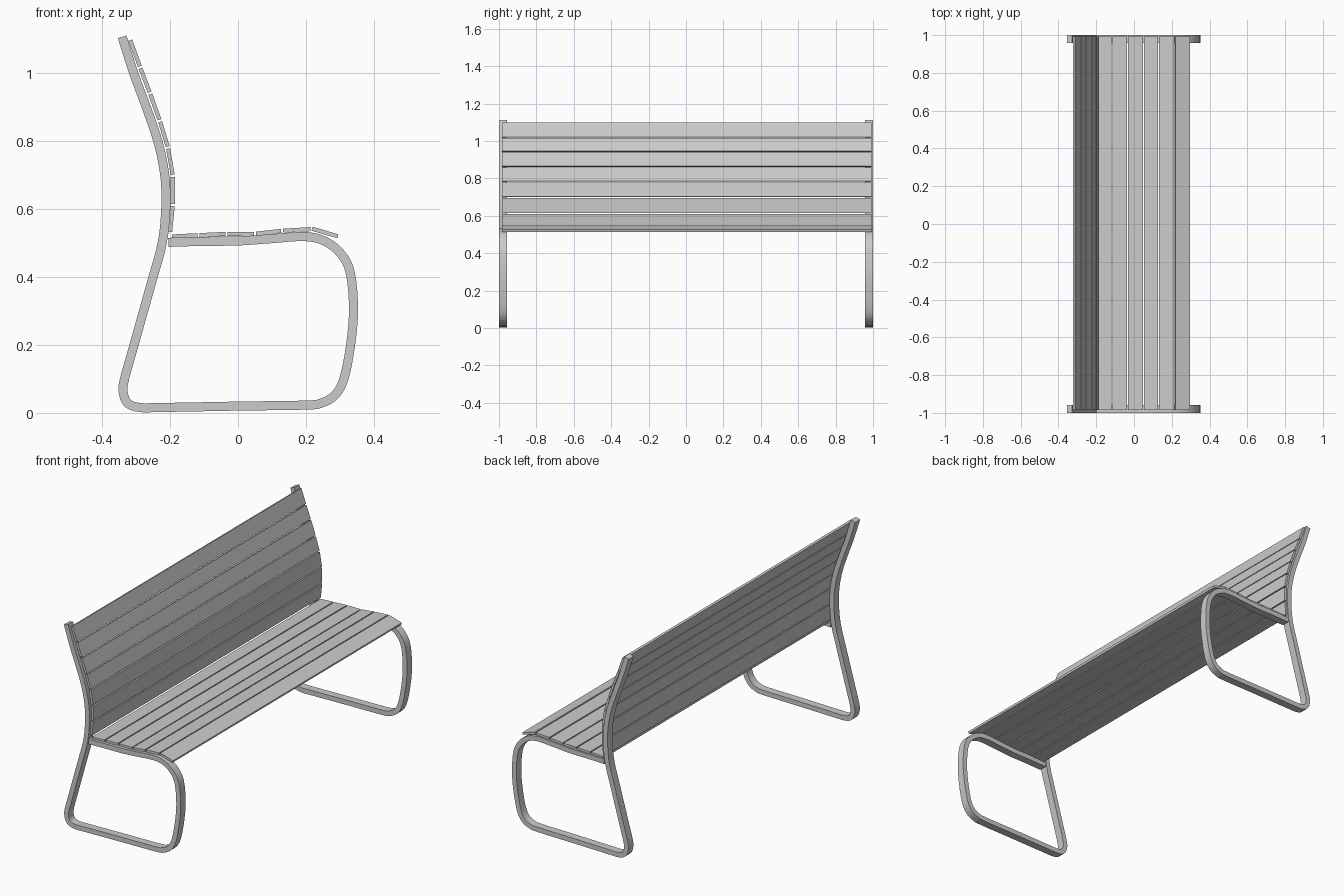
import bpy, bmesh
from mathutils import Vector

if "Cube" in bpy.data.objects:
    bpy.data.objects.remove(bpy.data.objects["Cube"])

def spline(pts, steps=4):
    """Catmull-Rom smoothing of an open 2D path."""
    p = [Vector(q) for q in pts]
    p = [2 * p[0] - p[1]] + p + [2 * p[-1] - p[-2]]
    out = []
    for i in range(1, len(p) - 2):
        a, b, c, d = p[i - 1:i + 3]
        for s in range(steps):
            t = s / steps
            out.append(0.5 * (2 * b + (c - a) * t + (2 * a - 5 * b + 4 * c - d) * t * t
                              + (3 * b - a - 3 * c + d) * t ** 3))
    return out + [p[-2]]

def bar(name, path, half, y0, y1):
    """Rectangular bar swept along a path in the xz plane."""
    bm = bmesh.new()
    rings = []
    for i, p in enumerate(path):
        t = (path[min(i + 1, len(path) - 1)] - path[max(i - 1, 0)]).normalized()
        n = Vector((-t.y, t.x)) * half
        rings.append([bm.verts.new((q.x, y, q.y)) for q, y in
                      ((p + n, y0), (p + n, y1), (p - n, y1), (p - n, y0))])
    for a, b in zip(rings, rings[1:]):
        for k in range(4):
            j = (k + 1) % 4
            bm.faces.new((a[k], a[j], b[j], b[k]))
    bm.faces.new(rings[0][::-1])
    bm.faces.new(rings[-1])
    bmesh.ops.recalc_face_normals(bm, faces=bm.faces)
    me = bpy.data.meshes.new(name)
    bm.to_mesh(me)
    bm.free()
    ob = bpy.data.objects.new(name, me)
    bpy.context.collection.objects.link(ob)
    return ob

def slats(name, pts, gap=0.003, half=0.006):
    """One flat plank between each pair of neighbouring points."""
    pts = [Vector(p) for p in pts]
    for i, (a, b) in enumerate(zip(pts, pts[1:])):
        t = (b - a).normalized() * gap
        bar(f"{name}_{i + 1}", [a + t, b - t], half, -0.985, 0.993)

# side frames: one bent bar from backrest top, round the foot, to the seat rear
path = spline([(-0.341, 1.107), (-0.307, 1.0), (-0.27, 0.9), (-0.236, 0.8), (-0.217, 0.71),
               (-0.212, 0.63), (-0.217, 0.54), (-0.230, 0.47), (-0.25, 0.4), (-0.306, 0.2),
               (-0.334, 0.1), (-0.338, 0.062), (-0.325, 0.029), (-0.29, 0.016), (-0.22, 0.016),
               (0, 0.02), (0.2, 0.023), (0.245, 0.029), (0.283, 0.05), (0.31, 0.095),
               (0.33, 0.19), (0.34, 0.3), (0.331, 0.41), (0.304, 0.467), (0.257, 0.505),
               (0.197, 0.519), (0.1, 0.513), (0, 0.506), (-0.1, 0.505), (-0.205, 0.502)])
for side, y0, y1 in (("left", -1, -0.957), ("right", 0.957, 1)):
    ob = bar(f"{side}_frame", path, 0.0133, y0, y1)
    bpy.ops.object.select_all(action='DESELECT')
    ob.select_set(True)
    bpy.context.view_layer.objects.active = ob
    bpy.ops.object.shade_smooth_by_angle()

# backrest planks
slats("back_slat", [(-0.200, 0.53), (-0.192, 0.612), (-0.192, 0.698), (-0.206, 0.781),
                    (-0.230, 0.86), (-0.259, 0.941), (-0.288, 1.017), (-0.318, 1.1)])

# seat planks, the front one tipping down
slats("seat_slat", [(-0.197, 0.519), (-0.116, 0.523), (-0.034, 0.527), (0.05, 0.527),
                    (0.13, 0.536), (0.216, 0.541)])
slats("seat_front_slat", [(0.215, 0.543), (0.297, 0.519)])
